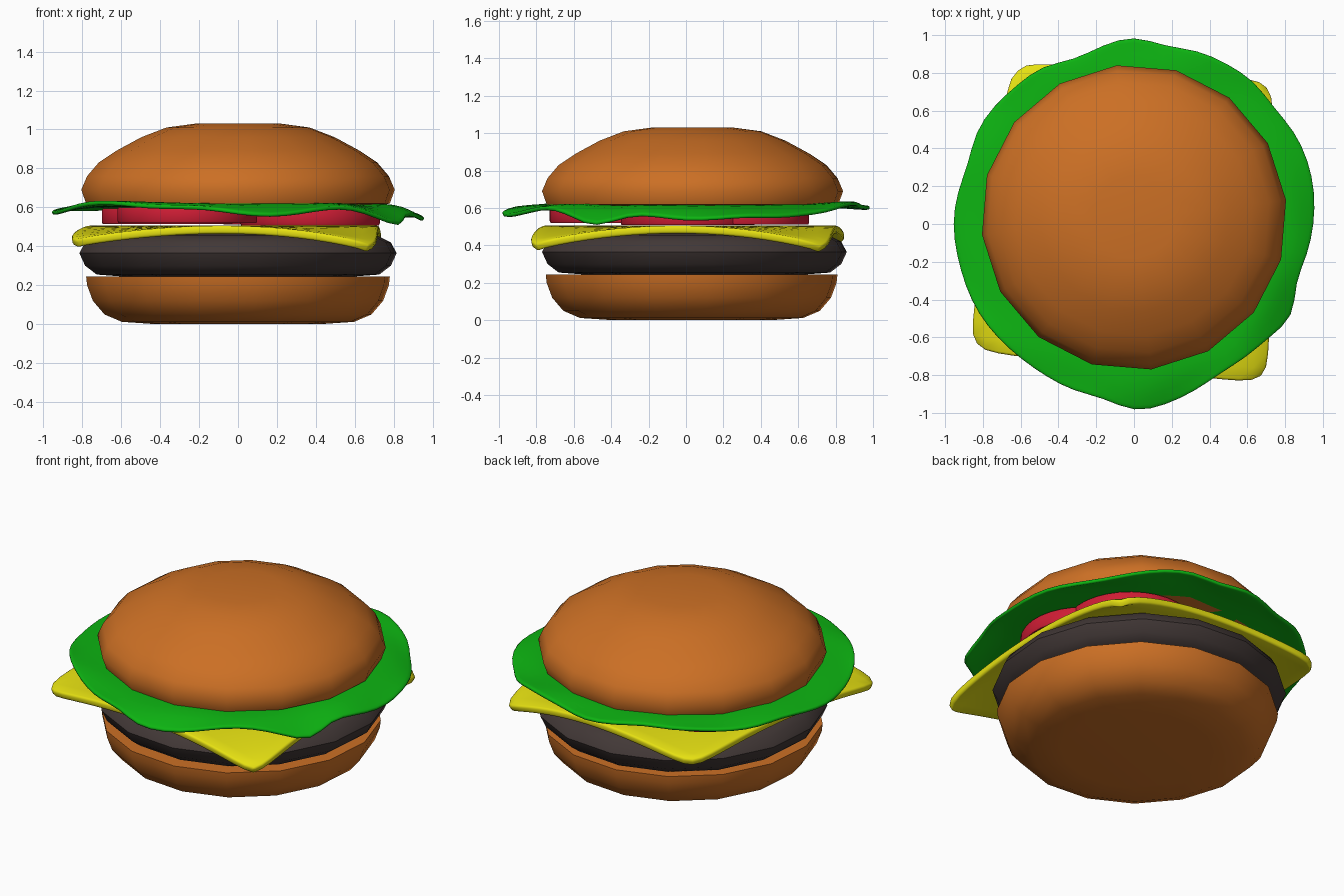
import bpy, bmesh
from math import sin, cos, radians, tau

cube = bpy.data.objects.get("Cube")
if cube:
    bpy.data.objects.remove(cube, do_unlink=True)


def material(name, colour):
    mat = bpy.data.materials.new(name)
    mat.use_nodes = True
    mat.diffuse_color = (*colour, 1)
    shader = mat.node_tree.nodes["Principled BSDF"]
    shader.inputs["Base Color"].default_value = (*colour, 1)
    shader.inputs["Roughness"].default_value = 0.7
    return mat


BUN = material("toasted bun", (0.6, 0.16, 0.018))
PATTY = material("grilled brown", (0.055, 0.04, 0.038))
CHEESE = material("cheese yellow", (0.8, 0.76, 0.006))
TOMATO = material("tomato red", (0.62, 0.012, 0.035))
LETTUCE = material("lettuce green", (0.004, 0.46, 0.006))


def finish(bm, name, mat, angle):
    """Turn a bmesh into a smooth-shaded object."""
    bmesh.ops.recalc_face_normals(bm, faces=bm.faces)
    mesh = bpy.data.meshes.new(name)
    bm.to_mesh(mesh)
    bm.free()
    mesh.materials.append(mat)
    obj = bpy.data.objects.new(name, mesh)
    bpy.context.collection.objects.link(obj)
    bpy.ops.object.select_all(action="DESELECT")
    obj.select_set(True)
    bpy.context.view_layer.objects.active = obj
    bpy.ops.object.shade_smooth_by_angle(angle=radians(angle))
    return obj


def bridge(bm, low, high):
    n = len(low)
    for i in range(n):
        j = (i + 1) % n
        bm.faces.new((low[i], low[j], high[j], high[i]))


def lathe(name, profile, centre, mat, sides=16, turn=6.5, angle=50):
    """Closed round part from (radius, height) pairs, bottom to top."""
    bm = bmesh.new()
    rings = []
    for r, z in profile:
        rings.append([bm.verts.new((centre[0] + r * cos(tau * i / sides + radians(turn)),
                                    centre[1] + r * sin(tau * i / sides + radians(turn)), z))
                      for i in range(sides)])
    for low, high in zip(rings, rings[1:]):
        bridge(bm, low, high)
    bm.faces.new(rings[0])
    bm.faces.new(rings[-1])
    return finish(bm, name, mat, angle)


# Buns and patty
lathe("bottom_bun", [(0.42, 0), (0.6, 0.012), (0.69, 0.05), (0.75, 0.12), (0.78, 0.2),
                     (0.785, 0.245)], (0, 0.03), BUN)
lathe("patty", [(0.6, 0.245), (0.73, 0.255), (0.79, 0.3), (0.82, 0.365), (0.79, 0.42),
                (0.72, 0.455), (0.55, 0.465)], (0, 0.045), PATTY)
lathe("top_bun", [(0.7, 0.6), (0.785, 0.62), (0.81, 0.69), (0.78, 0.76), (0.72, 0.83),
                  (0.63, 0.89), (0.5, 0.96), (0.37, 1.01), (0.22, 1.03)], (0, 0.035), BUN)

# Overlapping tomato slices
slices = [(-0.26, -0.37, 0.52), (0.37, 0.01, 0.508), (-0.34, 0.3, 0.514), (0.28, 0.3, 0.511)]
for k, (x, y, z) in enumerate(slices):
    lathe(f"tomato_slice_{k + 1}", [(0.355, z), (0.36, z + 0.01), (0.36, z + 0.07),
                                    (0.355, z + 0.08)], (x, y), TOMATO, sides=32)


# Cheese square with rounded, drooping corners
def cheese_slice():
    corners = {(-1, -1): (-0.88, -0.67, 0.075), (1, -1): (0.71, -0.85, 0.1),
               (1, 1): (0.74, 0.76, 0.11), (-1, 1): (-0.65, 0.86, 0.06)}
    bm = bmesh.new()
    bmesh.ops.create_grid(bm, x_segments=20, y_segments=20, size=1)
    for v in bm.verts:
        s, t = v.co.x, v.co.y
        x = y = drop = 0
        for (a, b), (cx, cy, d) in corners.items():
            w = (1 + a * s) * (1 + b * t) / 4
            x, y, drop = x + w * cx, y + w * cy, drop + w * d
        edge = abs(s * t)
        shrink = 1 - 0.06 * edge ** 10
        v.co = (x * shrink, y * shrink, 0.485 - drop * edge ** 2)
    obj = finish(bm, "cheese_slice", CHEESE, 50)
    thick = obj.modifiers.new("thickness", "SOLIDIFY")
    thick.thickness, thick.offset = 0.042, 0
    soft = obj.modifiers.new("soft_rim", "BEVEL")
    soft.width, soft.segments = 0.012, 2


cheese_slice()


# Lettuce leaf: rim radius and rim height, in hundredths, every ten degrees
def lettuce_leaf():
    radius = [95, 97, 98, 98, 96, 99, 98, 98, 95, 100, 96, 92, 97, 96, 97, 97, 93, 95,
              96, 95, 95, 95, 94, 93, 93, 94, 93, 100, 97, 94, 91, 92, 93, 98, 90, 93]
    height = [54, 54, 55, 55, 57, 58, 61, 63, 61, 60, 59, 61, 62, 60, 58, 59, 60, 58,
              56, 57, 59, 61, 62, 62, 61, 60, 59, 57, 56, 57, 59, 60, 56, 49, 56, 56]
    bm = bmesh.new()
    rings = []
    for r in (0.3, 0.7):
        rings.append([bm.verts.new((r * cos(tau * i / 36), r * sin(tau * i / 36), 0.61))
                      for i in range(36)])
    for blend in (0.35, 0.7, 0.93, 1):
        ring = []
        for i, (r, h) in enumerate(zip(radius, height)):
            a = tau * i / 36
            d = 0.74 + (r / 100 + 0.003 - 0.74) * blend
            z = 0.618 + (h / 100 - 0.618) * blend ** 1.5
            z += 0.008 * blend * sin(9 * a + 5 * blend)
            ring.append(bm.verts.new((d * cos(a), d * sin(a), z)))
        rings.append(ring)
    for low, high in zip(rings, rings[1:]):
        bridge(bm, low, high)
    bm.faces.new(rings[0])
    obj = finish(bm, "lettuce_leaf", LETTUCE, 60)
    thick = obj.modifiers.new("thickness", "SOLIDIFY")
    thick.thickness, thick.offset = 0.022, 0
    smooth = obj.modifiers.new("smooth_folds", "SUBSURF")
    smooth.levels = smooth.render_levels = 1


lettuce_leaf()
